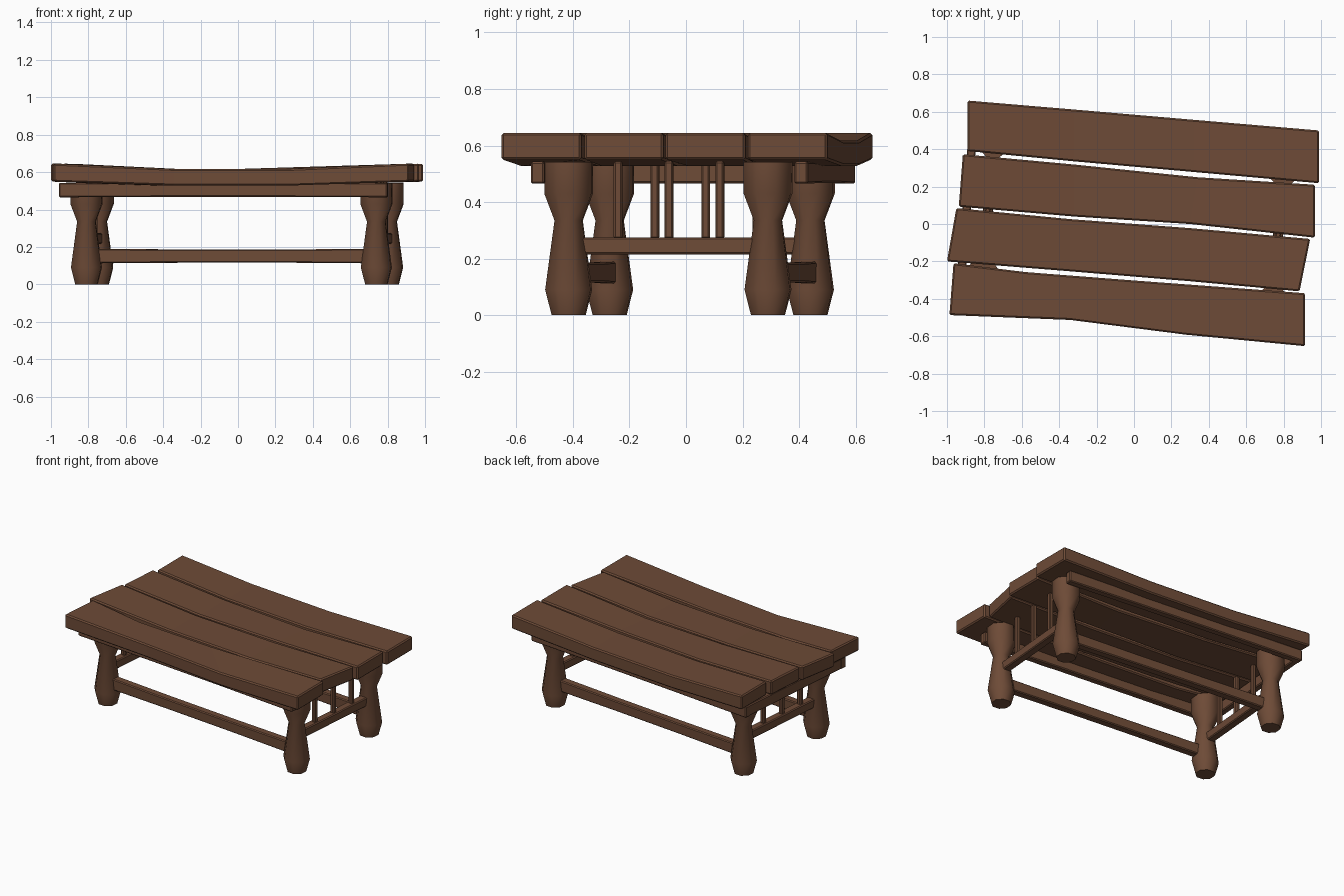
import bpy, bmesh, math
from mathutils import Vector

if "Cube" in bpy.data.objects:
    bpy.data.objects.remove(bpy.data.objects["Cube"])

wood = bpy.data.materials.new("brown wood")
wood.diffuse_color = (0.155, 0.070, 0.038, 1)
wood.use_nodes = True
wood.node_tree.nodes["Principled BSDF"].inputs["Base Color"].default_value = wood.diffuse_color


def finish(name, bm, bevel=0.006):
    bmesh.ops.recalc_face_normals(bm, faces=bm.faces)
    me = bpy.data.meshes.new(name)
    bm.to_mesh(me)
    bm.free()
    me.materials.append(wood)
    ob = bpy.data.objects.new(name, me)
    bpy.context.collection.objects.link(ob)
    if bevel:
        m = ob.modifiers.new("worn edges", 'BEVEL')
        m.width, m.segments = bevel, 1
        m.limit_method, m.angle_limit = 'ANGLE', math.radians(40)
    return ob


def loft(name, sections, bevel=0.006):
    """Skin a list of point rings and cap both ends."""
    bm = bmesh.new()
    rings = [[bm.verts.new(p) for p in s] for s in sections]
    n = len(rings[0])
    for a, b in zip(rings, rings[1:]):
        for i in range(n):
            j = (i + 1) % n
            bm.faces.new((a[i], a[j], b[j], b[i]))
    bm.faces.new(rings[0])
    bm.faces.new(rings[-1])
    return finish(name, bm, bevel)


def beam(name, p, q, width, z0, z1, slim=0.0):
    """Straight bar between two plan points, slightly thinner in the middle."""
    p, q = Vector(p), Vector(q)
    d = (q - p).normalized()
    side = Vector((-d.y, d.x)) * width / 2
    secs = []
    for t, s in ((0, 0), (0.33, slim), (0.67, slim), (1, 0)):
        c = p.lerp(q, t)
        a, b = c - side, c + side
        secs.append([(a.x, a.y, z0 + s), (b.x, b.y, z0 + s),
                     (b.x, b.y, z1 - s), (a.x, a.y, z1 - s)])
    return loft(name, secs)


# Top planks: back edge and front edge in plan, four stations each
planks = [
    ([(-.89, .66), (-.32, .612), (.32, .557), (.99, .50)],
     [(-.89, .39), (-.32, .335), (.32, .278), (.99, .218)]),
    ([(-.915, .373), (-.32, .318), (.34, .250), (.967, .21)],
     [(-.937, .093), (-.32, .04), (.30, .0), (.967, -.073)]),
    ([(-.95, .085), (-.34, .026), (.30, -.022), (.942, -.08)],
     [(-1.0, -.20), (-.34, -.253), (.30, -.306), (.885, -.36)]),
    ([(-.965, -.21), (-.58, -.257), (.0, -.302), (.915, -.37)],
     [(-.987, -.487), (-.34, -.513), (.28, -.592), (.915, -.653)]),
]
for k, (back, front) in enumerate(planks):
    secs = []
    for i, (b, f) in enumerate(zip(back, front)):
        z0, z1 = ((.549, .645), (.528, .617))[i in (1, 2)]
        secs.append([(f[0], f[1], z0), (b[0], b[1], z0), (b[0], b[1], z1), (f[0], f[1], z1)])
    loft(f"top_plank_{k + 1}", secs, 0.008)

# Turned octagonal legs
FL, FR, BL, BR = (-.81, -.27), (.74, -.415), (-.75, .44), (.80, .29)
profile = [(0, .06), (.09, .083), (.335, .05), (.43, .086), (.542, .086)]
for name, (x, y) in (("front_left", FL), ("front_right", FR), ("back_left", BL), ("back_right", BR)):
    secs = []
    for z, r in profile:
        angles = [math.radians(17.5 + 45 * i) for i in range(8)]
        secs.append([(x + r * 1.05 * math.cos(a), y + r * 1.05 * math.sin(a), z) for a in angles])
    leg = loft(name + "_leg", secs, 0)
    bpy.context.view_layer.objects.active = leg
    leg.select_set(True)
    bpy.ops.object.shade_smooth_by_angle(angle=math.radians(50))
    leg.select_set(False)

# Apron rails outside the legs (front, back and left end)
beam("front_apron", (-.955, -.36), (.80, -.525), .048, .465, .543, .003)
beam("back_apron", (-.88, .575), (.883, .407), .048, .465, .543, .003)
beam("left_apron", (-.929, -.345), (-.856, .56), .045, .466, .541)

# Low stretchers along the length, higher ones across the ends
beam("front_stretcher", FL, FR, .055, .112, .19, .004)
beam("back_stretcher", BL, BR, .055, .112, .19, .004)
beam("left_stretcher", FL, BL, .055, .215, .275)
beam("right_stretcher", FR, BR, .055, .215, .275)

# Spindles standing on the end stretchers
for side, a, b, ys in (("right", FR, BR, (-.24, -.06, .12)), ("left", FL, BL, (-.11, .07, .25))):
    for k, y in enumerate(ys):
        t = (y - a[1]) / (b[1] - a[1])
        x = a[0] + t * (b[0] - a[0])
        beam(f"{side}_spindle_{k + 1}", (x - .001, y - .015), (x + .001, y + .015), .03, .27, .545)
